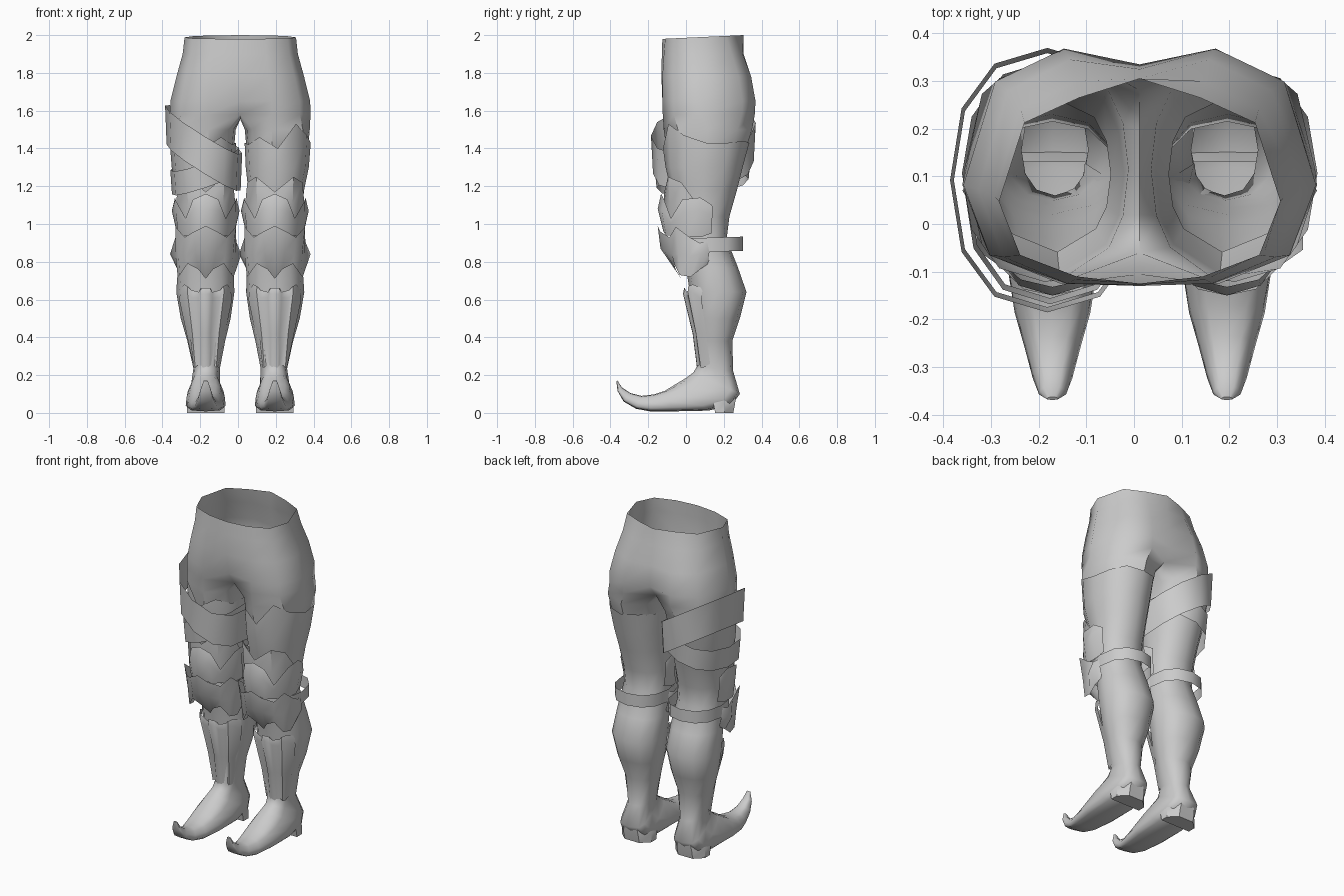
import bpy, bmesh
from math import sin, cos, radians, pi

if "Cube" in bpy.data.objects:
    bpy.data.objects.remove(bpy.data.objects["Cube"])

grey = bpy.data.materials.new("neutral_grey")
grey.use_nodes = True
grey.diffuse_color = (0.6, 0.6, 0.6, 1)
grey.node_tree.nodes["Principled BSDF"].inputs["Base Color"].default_value = (0.6, 0.6, 0.6, 1)

AXIS = 0.012   # the body's symmetry line
LEG = 0.183    # distance from it to the middle of a leg
BOTH = (1, -1)


def lerp(a, b, t):
    return a + (b - a) * t


def power(v, e):
    return abs(v) ** e * (1 if v >= 0 else -1)


def loft(name, rings, closed=True, sides=(1,), angle=50, cap=False):
    """Skin a list of point rings, once for each side of the body."""
    bm = bmesh.new()
    for s in sides:
        grid = [[bm.verts.new((AXIS + s * x, y, z)) for x, y, z in r] for r in rings]
        n = len(rings[0])
        for a, b in zip(grid, grid[1:]):
            for i in range(n if closed else n - 1):
                j = (i + 1) % n
                quad = [a[i], a[j], b[j], b[i]]
                bm.faces.new(quad if s < 0 else quad[::-1])
        if cap:
            bm.faces.new(grid[-1])
    bmesh.ops.remove_doubles(bm, verts=bm.verts, dist=0.0005)
    if closed:
        bmesh.ops.recalc_face_normals(bm, faces=bm.faces)
    mesh = bpy.data.meshes.new(name)
    bm.to_mesh(mesh)
    bm.free()
    mesh.materials.append(grey)
    ob = bpy.data.objects.new(name, mesh)
    bpy.context.collection.objects.link(ob)
    bpy.ops.object.select_all(action='DESELECT')
    ob.select_set(True)
    bpy.context.view_layer.objects.active = ob
    bpy.ops.object.shade_smooth_by_angle(angle=radians(angle))
    return ob


# Trousers: half rings (z, half width, front centre, front, back, back centre)
HIPS = [(2.0, .295, -.125, -.11, .265, .305), (1.9, .305, -.128, -.117, .3, .305),
        (1.78, .338, -.13, -.125, .345, .325), (1.65, .37, -.105, -.125, .368, .335),
        (1.58, .372, -.06, -.123, .364, .28)]
rings = []
for z, w, fc, f, b, bc in HIPS:
    xs = [0, .45 * w, .85 * w, w, .82 * w, .43 * w, 0]
    ys = [fc, f, lerp(f, b, .12), lerp(f, b, .42), lerp(f, b, .86), b, bc]
    tilt = .02 if z == 2 else 0
    rings.append([(x, y, z - tilt * (bc - y) / (bc - fc)) for x, y in zip(xs, ys)])
hips = loft("trousers", rings, closed=False, sides=BOTH)

# Trouser legs run from the crotch strip into the boots
rings = [rings[-1] + [(0, y, 1.555) for y in (.2, .1, .02)]]
TURN = [-48, -8, 50, 90, 130, 182, 226, 248, 270, 292]
for z, w, f, b in [(1.5, .172, -.12, .35), (1.4, .163, -.106, .318), (1.25, .135, -.06, .27)]:
    mid, r = (f + b) / 2, (b - f) / 2
    rings.append([(.196 + w * power(sin(radians(a)), .9), mid - r * power(cos(radians(a)), .9), z)
                  for a in TURN])
legs = loft("trouser_legs", rings, sides=BOTH)

# Joining both trouser parts keeps the hips and thighs smooth
hips.select_set(True)
bpy.context.view_layer.objects.active = hips
bpy.ops.object.join()
bm = bmesh.new()
bm.from_mesh(hips.data)
bmesh.ops.remove_doubles(bm, verts=bm.verts, dist=.001)
bmesh.ops.recalc_face_normals(bm, faces=bm.faces)
bm.to_mesh(hips.data)
bm.free()
bpy.ops.object.shade_smooth_by_angle(angle=radians(80))

# Long boots: (middle x, half width, front y, front z, back y, back z)
BOOT = [(.198, .175, -.122, 1.43, .335, 1.43), (.196, .167, -.108, 1.3, .3, 1.3),
        (.19, .148, -.08, 1.18, .27, 1.18), (.185, .138, -.05, 1.04, .23, 1.04),
        (.183, .135, -.03, .92, .215, .92), (.183, .147, 0, .77, .275, .77),
        (.185, .154, .02, .64, .32, .64), (.183, .132, .035, .5, .285, .5),
        (.18, .1, .05, .38, .245, .38), (.178, .07, .06, .25, .25, .22),
        (.183, .085, .04, .215, .285, .1), (.183, .105, 0, .185, .245, .045),
        (.183, .112, -.05, .155, .12, .012), (.183, .102, -.11, .118, -.07, .008),
        (.183, .084, -.17, .098, -.19, .008), (.183, .062, -.235, .09, -.265, .022),
        (.183, .044, -.295, .105, -.33, .06), (.183, .03, -.34, .135, -.362, .115),
        (.183, .012, -.363, .172, -.369, .168)]
TOP = (-.03, .1, .04, 0, 0, .01, 0, .01, 0, 0, -.01, .03)   # ragged upper hem
rings = []
for k, (cx, w, yf, zf, yb, zb) in enumerate(BOOT):
    foot = k > 9
    ring = []
    for i, hem in enumerate(TOP):
        a = 2 * pi * i / len(TOP)
        t = .5 - .5 * power(cos(a), .7 if foot else .95)
        spread = lerp(.7, 1.1, t) if foot else 1
        z = lerp(zf, zb, t) + (hem if k == 0 else 0)
        x = cx + w * spread * power(sin(a), .55 if foot else .85)
        ring.append((x, lerp(yf, yb, t), z))
    rings.append(ring)
loft("long_boots", rings, sides=BOTH, angle=60, cap=True)

# Boot heels, narrowing towards the back
rings = []
for z, w, y0, y1 in [(.1, .085, .13, .265), (.05, .1, .145, .26), (0, .1, .155, .25)]:
    rings.append([(LEG - w, y0, z), (LEG + w, y0, z), (LEG + w, lerp(y0, y1, .5), z),
                  (LEG + w * .5, y1, z), (LEG - w * .5, y1, z), (LEG - w, lerp(y0, y1, .5), z)])
loft("boot_heels", rings, sides=BOTH, angle=40, cap=True)


def plate(name, cy, columns, angle=40):
    """Curved armour plate: columns (angle, then z and radius for each row)."""
    columns = [(-c[0],) + c[1:] for c in columns[:0:-1]] + columns
    rings = []
    for a, *rows in columns:
        t = radians(a)
        rings.append([(LEG + r * sin(t), cy - r * cos(t), z)
                      for z, r in zip(rows[::2], rows[1::2])])
    loft(name, rings, closed=False, sides=BOTH, angle=angle)


# Thigh guards above the knee
plate("upper_thigh_guards", .09,
      [(0, 1.17, .205, 1.08, .21, .96, .19), (28, 1.25, .21, 1.1, .2, .96, .18),
       (52, 1.22, .185, 1.1, .175, .96, .165), (80, 1.1, .16, 1.05, .155, .96, .148)])
plate("lower_thigh_guards", .09,
      [(0, 1.16, .222, 1.08, .24, .96, .21), (18, 1.13, .217, 1.07, .23, .94, .205),
       (32, 1.03, .2, 1.0, .2, .94, .19), (56, 1.13, .195, 1.06, .19, .93, .175),
       (85, 1.14, .163, 1.07, .18, .93, .148), (108, 1.1, .158, 1.05, .162, .95, .143)], angle=60)

# Knee caps with a central beak and flared side wings
plate("knee_caps", .09,
      [(0, .99, .24, .87, .225, .71, .115), (15, .96, .235, .86, .215, .76, .15),
       (32, .93, .21, .84, .195, .79, .18), (48, .985, .215, .84, .195, .73, .185),
       (66, .93, .175, .83, .175, .72, .162), (84, .9, .165, .84, .19, .76, .15),
       (102, .91, .152, .85, .16, .79, .142)], angle=60)

# Shin guards with shallow raised ridges
plate("shin_guards", .17,
      [(0, .66, .18, .63, .186, .42, .135, .24, .112), (8, .66, .178, .63, .184, .42, .134, .24, .111),
       (12, .64, .17, .61, .174, .42, .126, .25, .108), (26, .65, .172, .61, .175, .42, .126, .25, .105),
       (31, .67, .184, .64, .188, .42, .137, .24, .108), (40, .68, .176, .64, .18, .42, .13, .24, .1),
       (58, .66, .155, .6, .165, .42, .12, .26, .08)])


def band(name, cx, cy, rx, ry, z, height, slope_x, slope_y, flare, sides):
    """Open sloping strap round a leg."""
    rings = []
    n = 12
    for k in (.5, -.5):
        ring = []
        for i in range(n):
            a = 2 * pi * i / n
            g = 1 + flare * k
            x, y = rx * g * power(sin(a), .88), -ry * g * power(cos(a), .88)
            ring.append((cx + x, cy + y, z + k * height + slope_x * x + slope_y * y))
        rings.append(ring)
    loft(name, rings, sides=sides, angle=60)


# Straps behind the knees and the crossed wraps on the right thigh
band("knee_straps", LEG, .12, .156, .182, .89, .075, 0, .03, 0, BOTH)
band("high_thigh_wrap", .194, .092, .2, .272, 1.4, .2, .62, .12, .04, (-1,))
band("low_thigh_wrap", .188, .088, .178, .25, 1.28, .13, -.33, .1, .05, (-1,))
